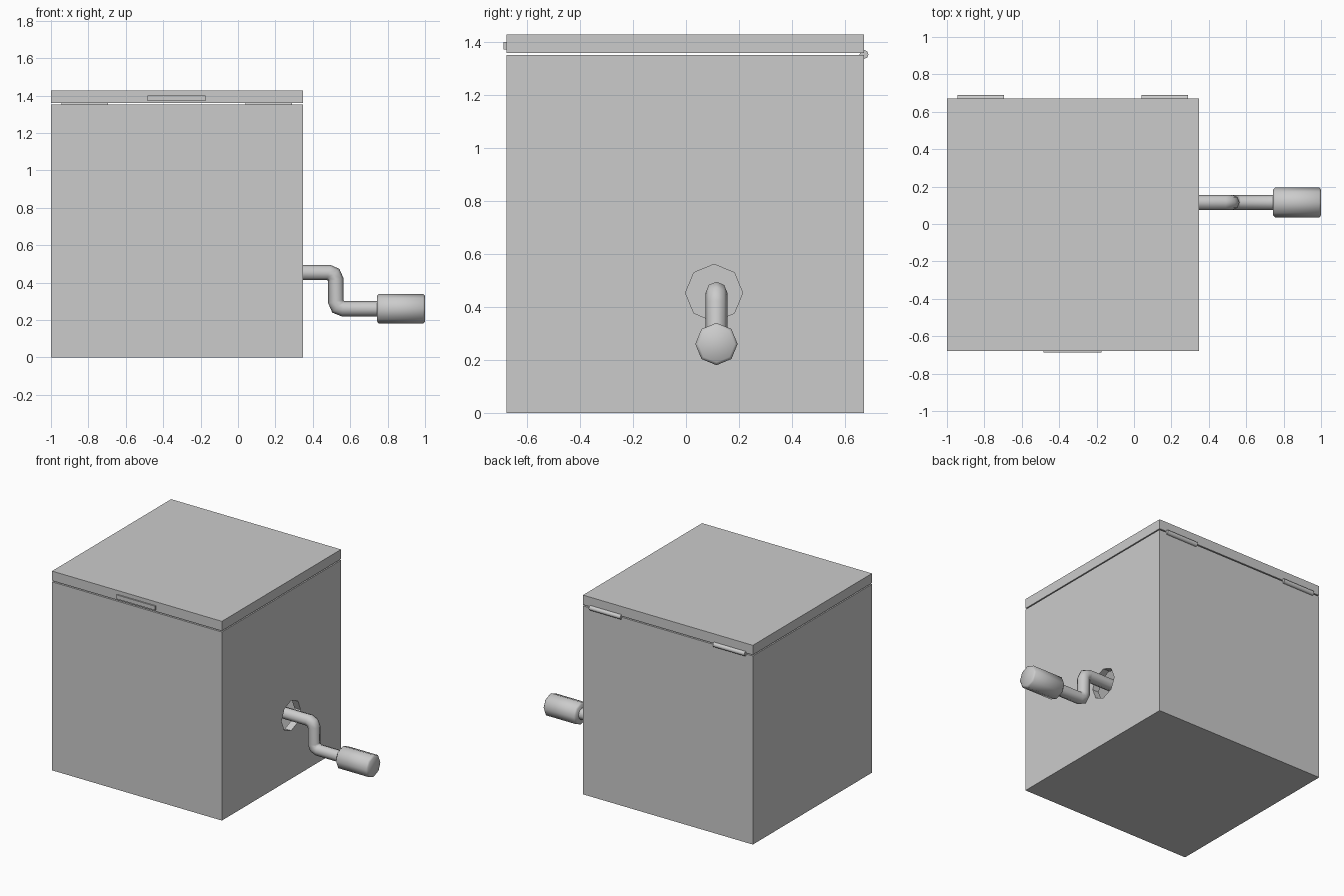
import bpy, bmesh, math
from mathutils import Vector

if "Cube" in bpy.data.objects:
    bpy.data.objects.remove(bpy.data.objects["Cube"])

X0, X1, Y0, Y1 = -1.0, 0.347, -0.678, 0.671   # box footprint
WALL = 0.05


def finish(name, bm, smooth=False):
    bmesh.ops.recalc_face_normals(bm, faces=bm.faces)
    me = bpy.data.meshes.new(name)
    bm.to_mesh(me)
    bm.free()
    ob = bpy.data.objects.new(name, me)
    bpy.context.collection.objects.link(ob)
    if smooth:
        bpy.ops.object.select_all(action='DESELECT')
        ob.select_set(True)
        bpy.context.view_layer.objects.active = ob
        bpy.ops.object.shade_smooth_by_angle(angle=math.radians(50))
    return ob


def box(name, lo, hi):
    bm = bmesh.new()
    bmesh.ops.create_cube(bm, size=1)
    for v in bm.verts:
        v.co = [a + (b - a) * (c + 0.5) for a, b, c in zip(lo, hi, v.co)]
    return finish(name, bm)


def tube(name, path, radii, y, smooth=True, sides=8):
    """Sweep a polygon, corner up, along (x, z) points with mitred joints."""
    bm = bmesh.new()
    pts = [Vector(p) for p in path]
    rings = []
    for i, (p, r) in enumerate(zip(pts, radii)):
        a = (p - pts[i - 1]).normalized() if i else None
        b = (pts[i + 1] - p).normalized() if i < len(pts) - 1 else None
        a, b = a or b, b or a
        t = (a + b).normalized()
        n = Vector((-t.y, t.x)) / t.dot(a)
        ring = []
        for k in range(sides):
            ang = 2 * math.pi * k / sides
            q = p + n * r * math.cos(ang)
            ring.append(bm.verts.new((q.x, y + r * math.sin(ang), q.y)))
        rings.append(ring)
    for r0, r1 in zip(rings, rings[1:]):
        for k in range(sides):
            j = (k + 1) % sides
            bm.faces.new((r0[k], r0[j], r1[j], r1[k]))
    bm.faces.new(rings[0])
    bm.faces.new(rings[-1])
    return finish(name, bm, smooth)


def cut(ob, cutter):
    mod = ob.modifiers.new("cut", 'BOOLEAN')
    mod.operation, mod.solver, mod.object = 'DIFFERENCE', 'EXACT', cutter
    bpy.context.view_layer.objects.active = ob
    bpy.ops.object.modifier_apply(modifier=mod.name)
    bpy.data.objects.remove(cutter)


# hollow open-topped body with a round-ish crank hole in the right wall
body = box("box_body", (X0, Y0, 0), (X1, Y1, 1.351))
cut(body, box("cavity_cutter", (X0 + WALL, Y0 + WALL, WALL), (X1 - WALL, Y1 - WALL, 1.5)))
cut(body, tube("hole_cutter", [(0.2, 0.453), (0.5, 0.453)], [0.108] * 2, 0.106, False))

# lid, floating just above the body on its hinges
box("lid", (X0, Y0, 1.359), (X1, Y1, 1.428))

# front catch
box("front_catch", (-0.483, -0.688, 1.371), (-0.175, Y0 + 0.01, 1.4))

# hinge barrels along the back
for side, x in (("left", -0.944), ("right", 0.04)):
    tube("hinge_" + side, [(x, 1.353), (x + 0.25, 1.353)], [0.017] * 2, 0.672)

# bent crank rod
rod = [(0.15, 0.454), (0.484, 0.454), (0.511, 0.442), (0.523, 0.415),
       (0.523, 0.298), (0.535, 0.271), (0.562, 0.26), (0.76, 0.26)]
tube("crank_rod", rod, [0.041] * len(rod), 0.115)

# grip with bevelled ends
tube("crank_grip", [(0.744, 0.26), (0.754, 0.26), (0.99, 0.26), (1.0, 0.26)],
     [0.069, 0.08, 0.08, 0.069], 0.115)
